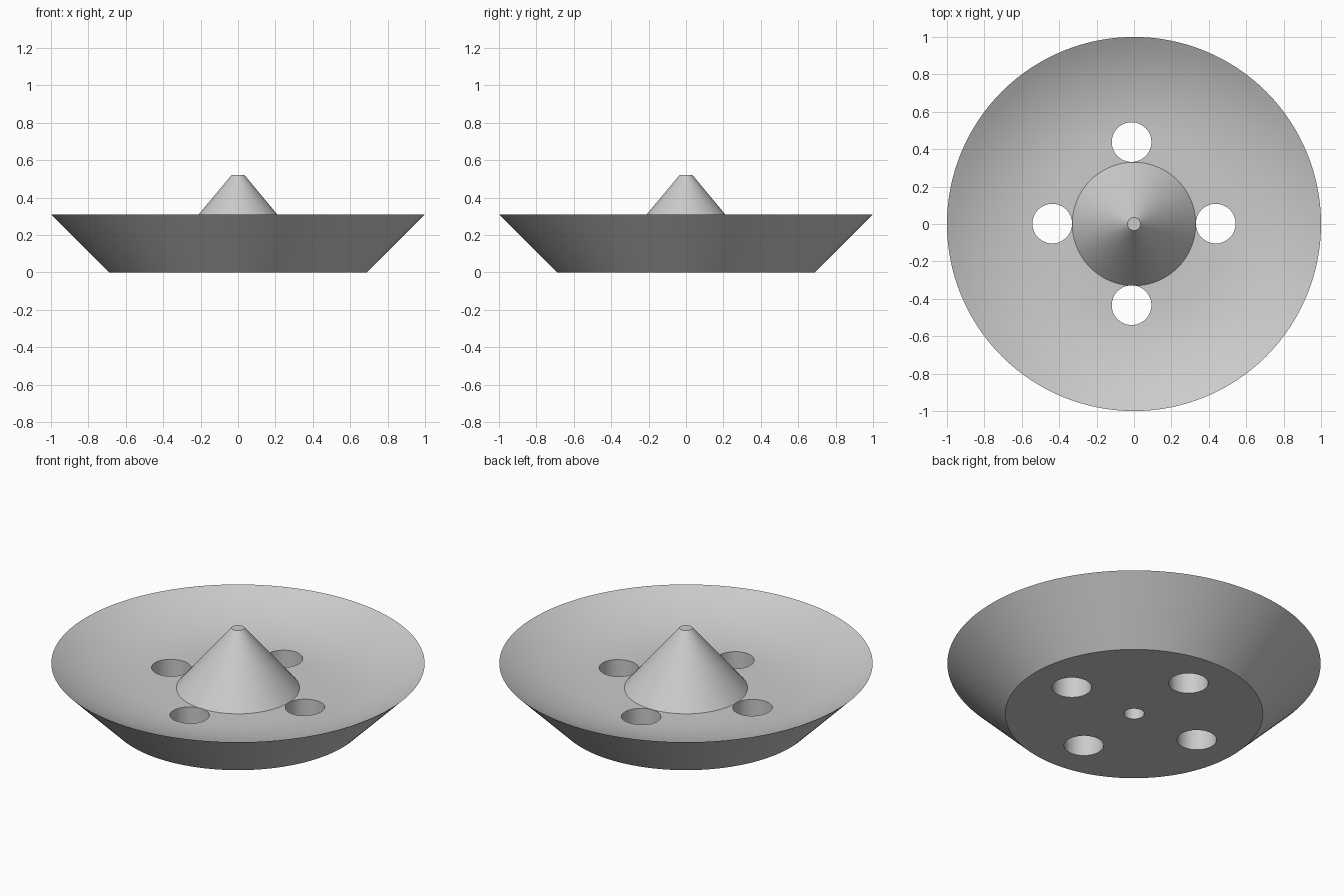
import bpy
import bmesh
from math import sqrt, pi
from mathutils import Vector

cube = bpy.data.objects.get("Cube")
if cube:
    bpy.data.objects.remove(cube, do_unlink=True)

grey = bpy.data.materials.new("plain grey")
grey.use_nodes = True
COLOUR = (0.6, 0.6, 0.6, 1)
grey.diffuse_color = COLOUR
grey.node_tree.nodes["Principled BSDF"].inputs["Base Color"].default_value = COLOUR

RIM_Z, FLOOR_Z, CONE_R, FLOOR_R = 0.31, 0.165, 0.33, 0.46
RISE, RUN = RIM_Z - FLOOR_Z, 1 - FLOOR_R
ARC_R = (RUN * RUN + RISE * RISE) / (2 * RISE)


def bowl_height(r):
    """Height of the arc that sweeps up from the flat floor to the rim."""
    return FLOOR_Z + ARC_R - sqrt(ARC_R ** 2 - (r - FLOOR_R) ** 2)


def make_object(name, bm):
    mesh = bpy.data.meshes.new(name)
    bm.to_mesh(mesh)
    bm.free()
    mesh.materials.append(grey)
    obj = bpy.data.objects.new(name, mesh)
    bpy.context.collection.objects.link(obj)
    return obj


def lathe(name, profile, steps=128):
    """Revolve (radius, height) points around the z axis."""
    bm = bmesh.new()
    verts = [bm.verts.new((r, 0, z)) for r, z in profile]
    edges = [bm.edges.new(pair) for pair in zip(verts, verts[1:])]
    bmesh.ops.spin(bm, geom=verts + edges, cent=(0, 0, 0), axis=(0, 0, 1),
                   angle=2 * pi, steps=steps)
    bmesh.ops.remove_doubles(bm, verts=bm.verts, dist=0.0001)
    bmesh.ops.recalc_face_normals(bm, faces=bm.faces)
    return make_object(name, bm)


def drill(body, x, y, radius, bottom, top):
    """Cut a round vertical hole and bake it into the body."""
    bm = bmesh.new()
    bmesh.ops.create_cone(bm, cap_ends=True, segments=48, radius1=radius,
                          radius2=radius, depth=top - bottom)
    bmesh.ops.translate(bm, verts=bm.verts, vec=Vector((x, y, (top + bottom) / 2)))
    cutter = make_object("hole_cutter", bm)
    cutter.hide_render = True
    mod = body.modifiers.new("hole", "BOOLEAN")
    mod.operation = "DIFFERENCE"
    mod.solver = "EXACT"
    mod.object = cutter
    bpy.context.view_layer.objects.active = body
    bpy.ops.object.modifier_apply(modifier=mod.name)
    bpy.data.objects.remove(cutter, do_unlink=True)


# Flared dish with a flat floor, a swept-up rim and a blunt central cone
rings = 12
sweep = [FLOOR_R + RUN * i / rings for i in range(rings + 1)]
profile = [(0, 0.52), (0.035, 0.52), (CONE_R, FLOOR_Z)]
profile += [(r, bowl_height(r)) for r in sweep]
profile += [(0.69, 0), (0, 0)]
dish = lathe("dish_with_cone", profile)

# Four drain holes around the cone
for x, y in ((0.437, 0.002), (-0.437, 0.002), (-0.013, 0.438), (-0.013, -0.434)):
    drill(dish, x, y, 0.106, -0.1, 0.4)

# Blind socket under the cone
drill(dish, 0, 0, 0.055, -0.1, 0.3)

bpy.ops.object.select_all(action="DESELECT")
dish.select_set(True)
bpy.context.view_layer.objects.active = dish
bpy.ops.object.shade_smooth_by_angle(angle=pi / 6)
